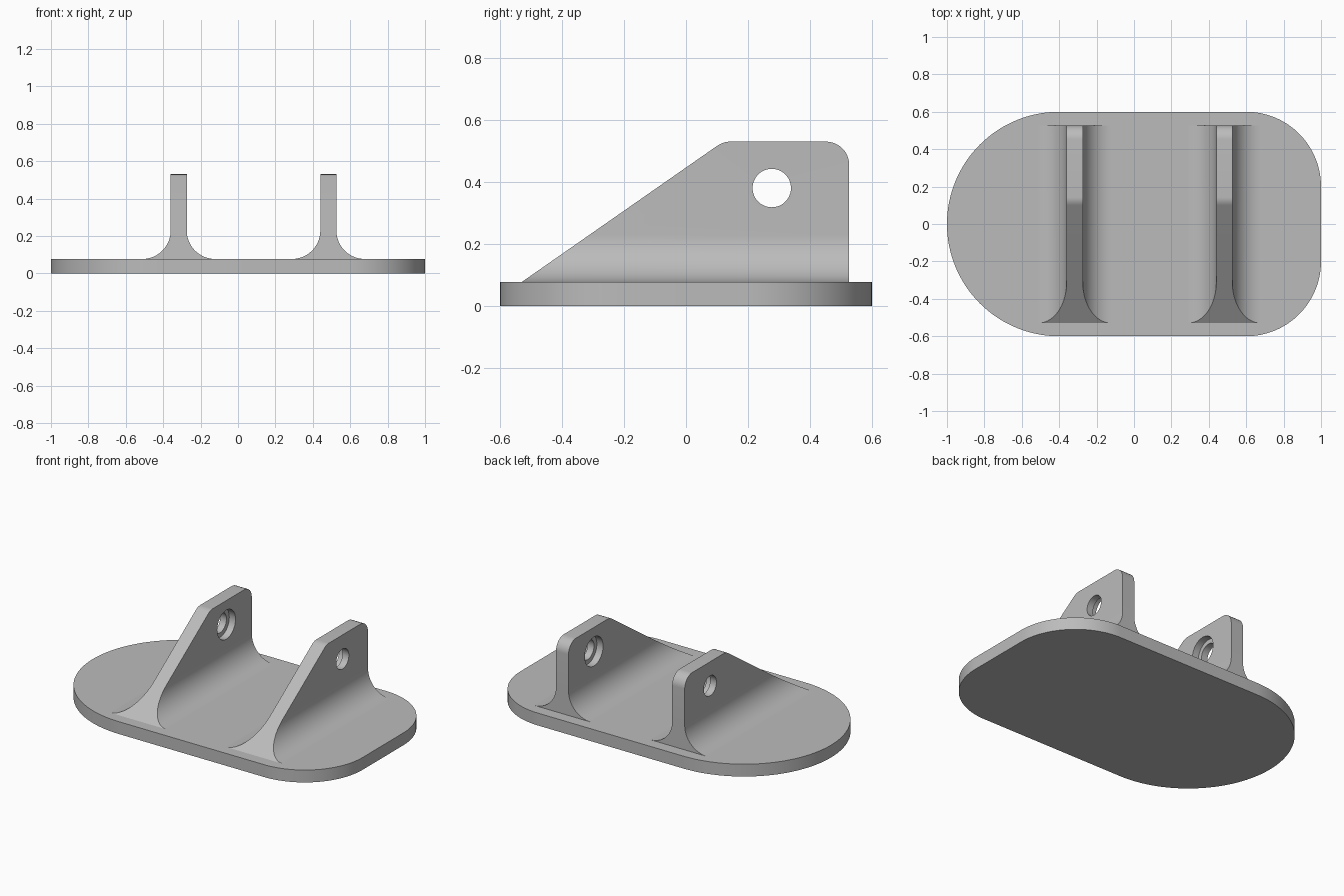
import bpy, bmesh, math
from mathutils import Vector

if "Cube" in bpy.data.objects:
    bpy.data.objects.remove(bpy.data.objects["Cube"])

BASE_Z, TOP_Z = 0.077, 0.53
HALF_T, FILLET = 0.043, 0.152      # lug half thickness, root fillet radius

grey = bpy.data.materials.new("grey")
grey.diffuse_color = (0.5, 0.5, 0.5, 1)
grey.use_nodes = True
grey.node_tree.nodes["Principled BSDF"].inputs["Base Color"].default_value = grey.diffuse_color


def arc(cx, cy, r, a0, a1, n):
    """Points along an arc, angles in degrees."""
    angles = [math.radians(a0 + (a1 - a0) * i / n) for i in range(n + 1)]
    return [(cx + r * math.cos(a), cy + r * math.sin(a)) for a in angles]


def prism(name, pts, place, push):
    """Extrude a 2D outline; place maps it into space, push is the extrusion."""
    bm = bmesh.new()
    face = bm.faces.new([bm.verts.new(place(a, b)) for a, b in pts])
    new = bmesh.ops.extrude_face_region(bm, geom=[face])["geom"]
    bmesh.ops.translate(bm, vec=Vector(push),
                        verts=[v for v in new if isinstance(v, bmesh.types.BMVert)])
    bmesh.ops.recalc_face_normals(bm, faces=bm.faces[:])
    mesh = bpy.data.meshes.new(name)
    bm.to_mesh(mesh)
    bm.free()
    mesh.materials.append(grey)
    obj = bpy.data.objects.new(name, mesh)
    bpy.context.collection.objects.link(obj)
    return obj


def activate(obj):
    bpy.ops.object.select_all(action='DESELECT')
    obj.select_set(True)
    bpy.context.view_layer.objects.active = obj


def cut(obj, tool, operation):
    activate(obj)
    mod = obj.modifiers.new("cut", 'BOOLEAN')
    mod.object, mod.operation, mod.solver = tool, operation, 'EXACT'
    bpy.ops.object.modifier_apply(modifier=mod.name)
    bpy.data.objects.remove(tool)


def smooth(obj):
    activate(obj)
    bpy.ops.object.shade_smooth_by_angle(angle=math.radians(25))


# Base plate: round left end, right end with rounded corners
R = 0.4
outline = (arc(-0.4, 0, 0.6, 90, 270, 64)
           + arc(1 - R, -0.6 + R, R, -90, 0, 32)
           + arc(1 - R, 0.6 - R, R, 0, 90, 32))
smooth(prism("base_plate", outline, lambda a, b: (a, b, 0), (0, 0, BASE_Z)))

# Lug side profile: sloped front, rounded upper corners
slope = math.atan2(TOP_Z - BASE_Z, 0.12 + 0.53)
r = 0.075
t = r * math.tan(slope / 2)
side = [(-0.53, 0.04), (0.527, 0.04)]
side += arc(0.527 - r, TOP_Z - r, r, 0, 90, 12)
side += arc(0.12 + t, TOP_Z - r, r, 90, 90 + math.degrees(slope), 6)
side += [(-0.53, BASE_Z)]

# Lug cross-section: thin wall flaring into the plate on both sides
w, zc = HALF_T + FILLET, BASE_Z + FILLET
section = [(-w, 0.03), (w, 0.03)]
section += arc(w, zc, FILLET, 270, 180, 24)
section += [(HALF_T, 0.6), (-HALF_T, 0.6)]
section += arc(-w, zc, FILLET, 0, -90, 24)

# Two lugs with holes, counterbored on the faces that look at each other
for name, x, inward in (("left_lug", -0.317, 1), ("right_lug", 0.483, -1)):
    lug = prism(name, section, lambda a, b: (x + a, -0.7, b), (0, 1.4, 0))
    cut(lug, prism("side_tool", side, lambda a, b: (x - 0.3, a, b), (0.6, 0, 0)),
        'INTERSECT')
    for radius, start in ((0.062, -0.1), (0.09, 0.0)):
        circle = arc(0.277, 0.38, radius, 0, 360, 48)[:-1]
        cut(lug, prism("hole_tool", circle,
                       lambda a, b: (x + inward * start, a, b),
                       (inward * (0.1 - start), 0, 0)), 'DIFFERENCE')
    smooth(lug)
